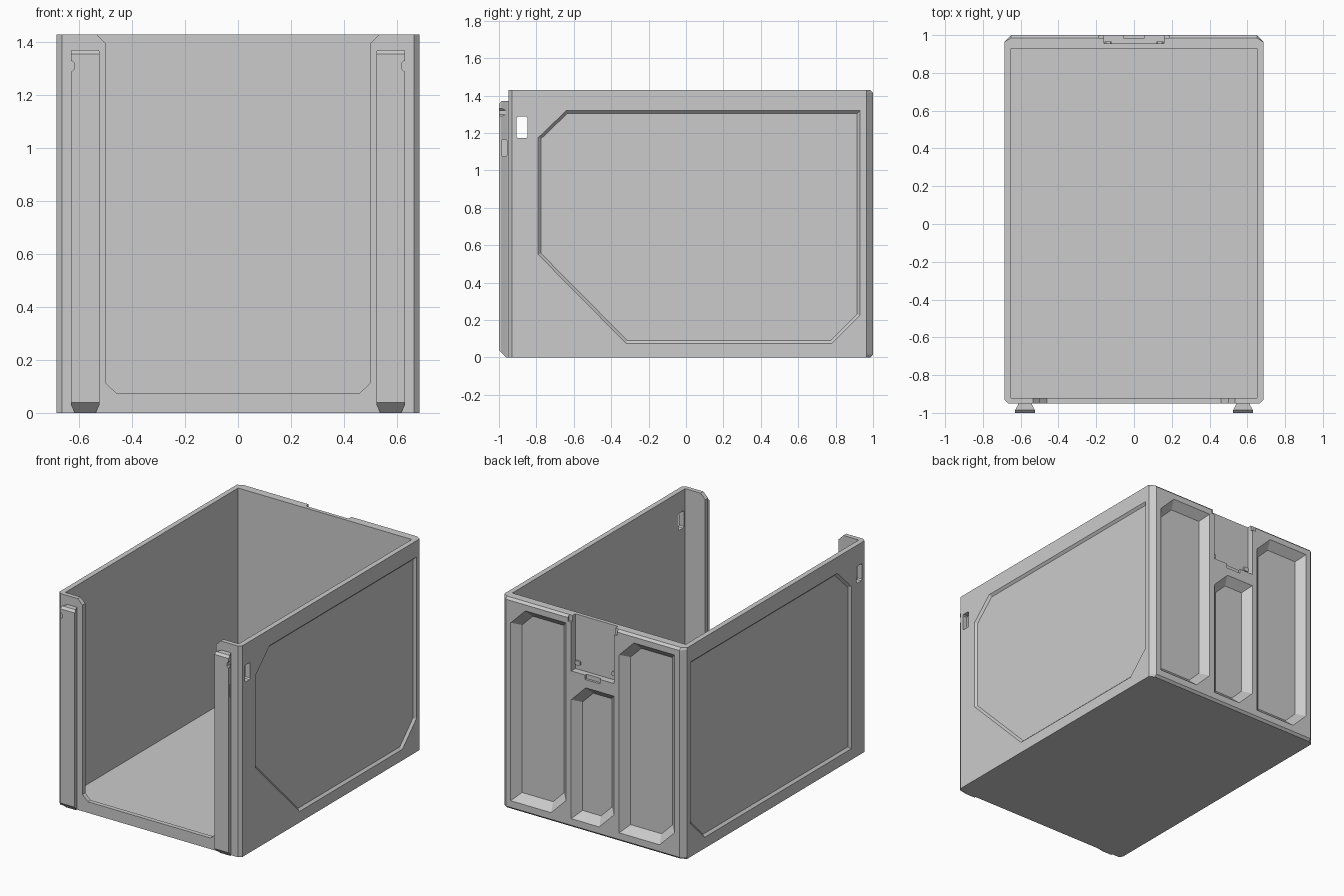
import bpy, bmesh
from mathutils import Vector, Matrix

if "Cube" in bpy.data.objects:
    bpy.data.objects.remove(bpy.data.objects["Cube"])


def loft(name, rings):
    """Closed solid skinned through rings of 3D points."""
    bm = bmesh.new()
    vs = [[bm.verts.new(p) for p in r] for r in rings]
    n = len(vs[0])
    for a, b in zip(vs, vs[1:]):
        for i in range(n):
            j = (i + 1) % n
            bm.faces.new((a[i], a[j], b[j], b[i]))
    bm.faces.new(vs[0])
    bm.faces.new(vs[-1])
    bmesh.ops.recalc_face_normals(bm, faces=bm.faces)
    me = bpy.data.meshes.new(name)
    bm.to_mesh(me)
    bm.free()
    ob = bpy.data.objects.new(name, me)
    bpy.context.collection.objects.link(ob)
    return ob


def ring(pts, axis, d):
    """Place a 2D profile at distance d along an axis."""
    put = {'x': lambda a, b: (d, a, b), 'y': lambda a, b: (a, d, b), 'z': lambda a, b: (a, b, d)}[axis]
    return [put(a, b) for a, b in pts]


def prism(name, pts, axis, d0, d1):
    return loft(name, [ring(pts, axis, d0), ring(pts, axis, d1)])


def rect(a0, b0, a1, b1, c=0.0):
    """Rectangle, optionally with chamfered corners."""
    if not c:
        return [(a0, b0), (a1, b0), (a1, b1), (a0, b1)]
    return [(a0 + c, b0), (a1 - c, b0), (a1, b0 + c), (a1, b1 - c),
            (a1 - c, b1), (a0 + c, b1), (a0, b1 - c), (a0, b0 + c)]


def inset(pts, d):
    """Parallel inset of a counter-clockwise polygon."""
    out = []
    for i, p in enumerate(pts):
        p, q, r = Vector(p), Vector(pts[i - 1]), Vector(pts[(i + 1) % len(pts)])
        e, f = (p - q).normalized(), (r - p).normalized()
        n1, n2 = Vector((-e.y, e.x)), Vector((-f.y, f.x))
        out.append(tuple(p + (n1 + n2) * d / (1 + n1.dot(n2))))
    return out


def cut(ob, cutter):
    m = ob.modifiers.new("cut", 'BOOLEAN')
    m.operation, m.solver, m.object = 'DIFFERENCE', 'EXACT', cutter
    bpy.context.view_layer.objects.active = ob
    bpy.ops.object.modifier_apply(modifier=m.name)
    bpy.data.objects.remove(cutter, do_unlink=True)


# Outer shell: plan outline with small front and larger back chamfers
def plan(back):
    return [(-0.665, -0.95), (0.665, -0.95), (0.685, -0.93), (0.685, 0.965),
            (0.65, back), (-0.65, back), (-0.685, 0.965), (-0.685, -0.93)]


bin_body = loft("bin_body", [ring(plan(y), 'z', z) for y, z in
                             ((0.985, 0), (1.0, 0.015), (1.0, 1.415), (0.985, 1.43))])

# Cavity and front opening
cut(bin_body, prism("cavity", rect(-0.65, -0.92, 0.65, 0.93), 'z', 0.04, 1.6))
half = [(0.46, 0.075), (0.5, 0.113), (0.5, 1.395), (0.56, 1.455)]
opening = half + [(-x, z) for x, z in reversed(half)]
cut(bin_body, prism("opening", opening, 'y', -1.0, -0.9))

# Hand slots through both side walls
cut(bin_body, prism("slot", rect(-0.905, 1.172, -0.848, 1.287, 0.008), 'x', -1, 1))

# Recessed side panels; the right one has a large lower front chamfer
upper = [(0.78, 0.075), (0.93, 0.225), (0.93, 1.32), (-0.64, 1.32), (-0.79, 1.175)]
panels = {1: [(-0.32, 0.075)] + upper + [(-0.79, 0.55)],
          -1: [(-0.79, 0.075)] + upper}
for s, pts in panels.items():
    cut(bin_body, loft("panel", [ring(inset(pts, -0.01), 'x', s * 0.695),
                                 ring(inset(pts, 0.015), 'x', s * 0.670)]))

# Back pockets with sloping sides and two opposite chamfered corners
for x0, x1, top in ((-0.613, -0.2, 1.375), (-0.16, 0.16, 0.975), (0.2, 0.613, 1.375)):
    c = 0.11
    pts = [(x0 + c, 0.06), (x1, 0.06), (x1, top - c), (x1 - c, top), (x0, top), (x0, 0.06 + c)]
    cut(bin_body, loft("pocket", [ring(inset(pts, -0.01), 'y', 1.01),
                                  ring(inset(pts, 0.05), 'y', 0.95)]))

# Latch recess at the top of the back, with a finger notch below
cut(bin_body, prism("latch_recess", rect(-0.16, 1.06, 0.16, 1.6), 'y', 0.955, 1.1))
cut(bin_body, prism("latch_mouth", rect(-0.185, 1.39, 0.185, 1.6), 'y', 0.985, 1.1))
cut(bin_body, prism("latch_notch", rect(-0.055, 1.03, 0.055, 1.1), 'y', 0.985, 1.1))

for s, side in ((1, "right"), (-1, "left")):
    # Small catch in the latch recess
    prism("latch_catch_" + side, rect(s * 0.137 - 0.018, 1.09, s * 0.137 + 0.018, 1.12, 0.006),
          'y', 0.95, 0.966)

    # Dovetail rail on the front post
    cx = s * 0.577
    prof = [(0.034, -0.945), (0.036, -0.955), (0.053, -0.988), (0.053, -1.0)]
    pts = [(cx + x, y) for x, y in prof] + [(cx - x, y) for x, y in reversed(prof)]
    rail = prism("front_rail_" + side, pts, 'z', 0.0, 1.37)
    # Sloped foot, eased top edge, detent notch and side slot
    cut(rail, prism("foot", [(-1.03, -0.02), (-0.94, -0.02), (-1.03, 0.07)], 'x', -1, 1))
    cut(rail, prism("top_ease", [(-1.02, 1.335), (-0.97, 1.385), (-1.02, 1.385)], 'x', -1, 1))
    cut(rail, prism("detent", rect(s * 0.632 - 0.015, 1.29, s * 0.632 + 0.015, 1.33, 0.01),
                    'y', -1.1, -0.962))
    cut(rail, prism("rail_slot", rect(-0.987, 1.075, -0.958, 1.165, 0.006),
                    'x', s * 0.605, s * 0.7))
